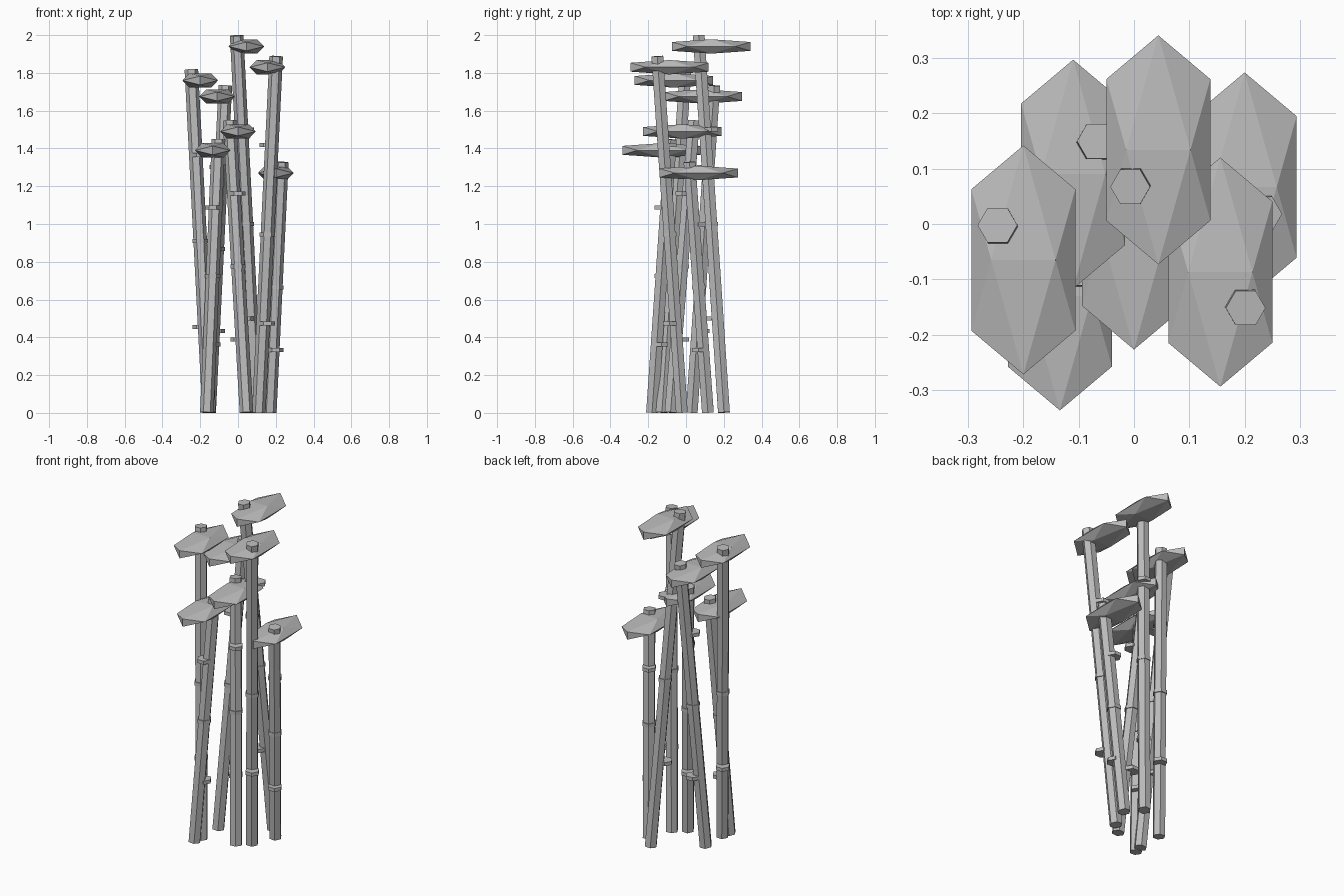
import bpy, bmesh, math
from mathutils import Vector, Matrix

if "Cube" in bpy.data.objects:
    bpy.data.objects.remove(bpy.data.objects["Cube"])

mat = bpy.data.materials.new("stone_grey")
mat.diffuse_color = (0.5, 0.5, 0.5, 1)
mat.use_nodes = True
mat.node_tree.nodes["Principled BSDF"].inputs["Base Color"].default_value = mat.diffuse_color


def finish(name, bm):
    bmesh.ops.recalc_face_normals(bm, faces=bm.faces)
    me = bpy.data.meshes.new(name)
    bm.to_mesh(me)
    bm.free()
    me.materials.append(mat)
    ob = bpy.data.objects.new(name, me)
    bpy.context.collection.objects.link(ob)
    return ob


def hex_prism(name, radius, depth, center, axis=Vector((0, 0, 1))):
    """Six-sided prism with corners on the x axis, leaned along axis."""
    bm = bmesh.new()
    bmesh.ops.create_cone(bm, cap_ends=True, segments=6, radius1=radius,
                          radius2=radius, depth=depth)
    lean = Vector((0, 0, 1)).rotation_difference(axis).to_matrix().to_4x4()
    turn = Matrix.Rotation(math.pi / 2, 4, 'Z')
    bm.transform(Matrix.Translation(center) @ lean @ turn)
    return finish(name, bm)


def leaf(name, center, w=0.094, l=0.207, h=0.038):
    """Flattened icosahedron lying along y."""
    k = 0.618
    bm = bmesh.new()
    for a in (-1, 1):
        for b in (-1, 1):
            for p in ((a * w, b * l * k, 0), (0, a * l, b * h * k), (a * w * k, 0, b * h)):
                bm.verts.new(Vector(p) + center)
    bmesh.ops.convex_hull(bm, input=bm.verts)
    return finish(name, bm)


# middle x, middle y, top x, top y, height of each stalk
stalks = [
    (0.044, 0.134, -0.007, 0.067, 2.00),
    (-0.200, -0.065, -0.247, -0.002, 1.82),
    (0.200, 0.067, 0.232, 0.018, 1.33),
    (0.156, -0.087, 0.202, -0.152, 1.89),
    (-0.110, 0.090, -0.067, 0.150, 1.735),
    (0.000, -0.020, -0.045, 0.042, 1.55),
    (-0.134, -0.130, -0.103, -0.080, 1.45),
]

for i, (cx, cy, tx, ty, height) in enumerate(stalks, 1):
    mid = Vector((cx, cy, height / 2))
    axis = Vector((tx - cx, ty - cy, height / 2))
    # leaning stalk
    hex_prism(f"stalk_{i}", 0.036, axis.length * 2 - 0.004, mid, axis.normalized())
    # three upright joint rings at the quarter heights
    for j in (1, 2, 3):
        hex_prism(f"joint_{i}_{j}", 0.041, 0.021, Vector((cx, cy, height * j / 4)))
    # leaf near the top
    leaf(f"leaf_{i}", Vector((cx, cy, height - 0.06)))
